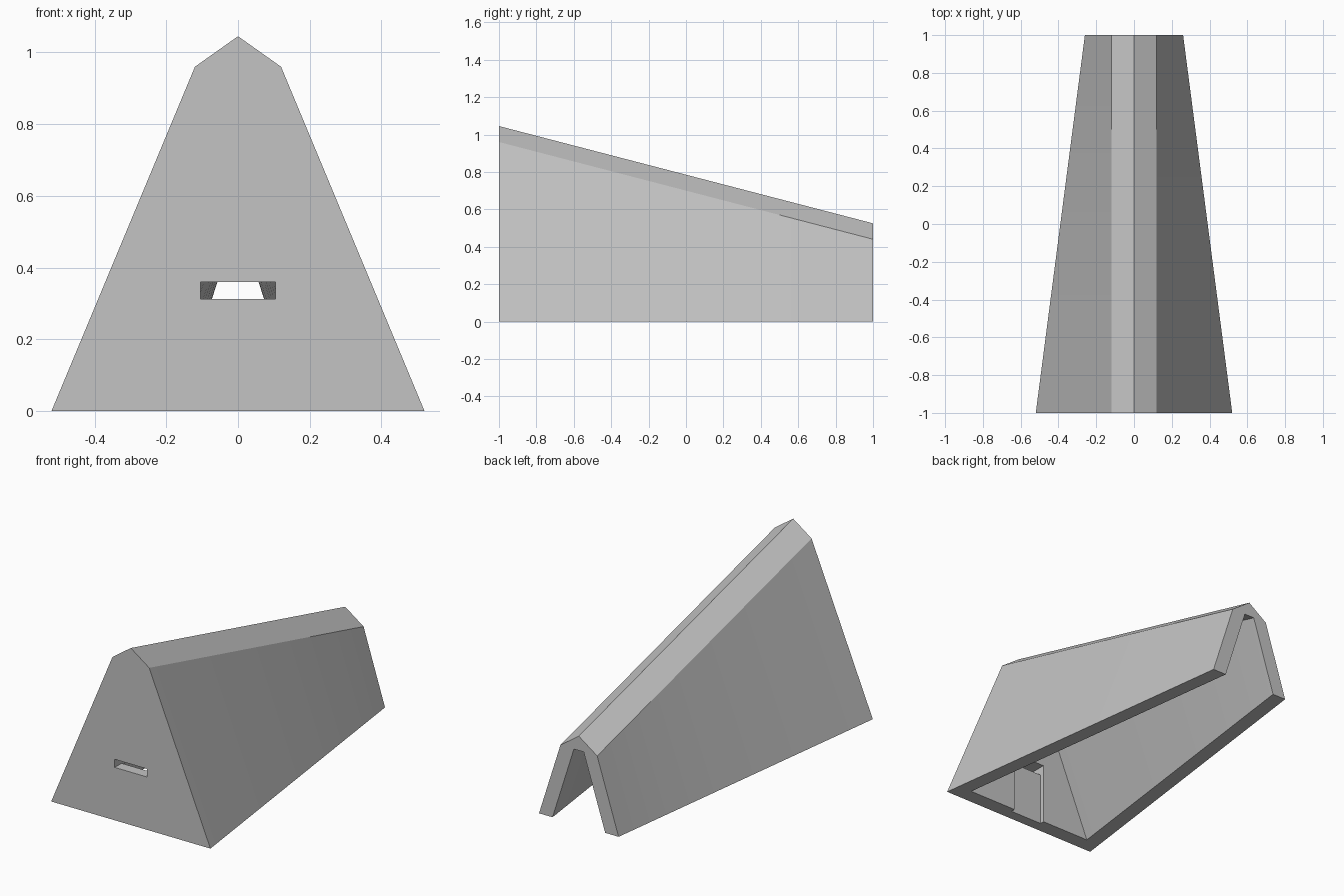
import bpy
import bmesh

cube = bpy.data.objects.get("Cube")
if cube:
    bpy.data.objects.remove(cube, do_unlink=True)

# One plain grey for the whole shell
grey = bpy.data.materials.new("plain grey")
grey.use_nodes = True
COLOUR = (0.55, 0.55, 0.55, 1)
grey.diffuse_color = COLOUR
grey.node_tree.nodes["Principled BSDF"].inputs["Base Color"].default_value = COLOUR

EAVE_HALF = 0.12   # half width at the eaves
WALL = 0.088       # wall thickness, measured sideways
SEGMENTS = 32


def measure(y):
    """Half width at the base and height of the eaves, tapering to the back."""
    t = (y + 1) / 2
    return 0.52 - 0.26 * t, 0.96 - 0.52 * t


def outer_section(y):
    base, eave = measure(y)
    return [(-base, 0), (-EAVE_HALF, eave), (0, eave + 0.085),
            (EAVE_HALF, eave), (base, 0)]


def inner_section(y):
    base, eave = measure(y)
    drop = 0.1
    foot = base - WALL + (base - EAVE_HALF) * drop / eave
    top = EAVE_HALF - WALL
    return [(-foot, -drop), (-top, eave), (top, eave), (foot, -drop)]


def finish(name, bm):
    bmesh.ops.recalc_face_normals(bm, faces=bm.faces)
    mesh = bpy.data.meshes.new(name)
    bm.to_mesh(mesh)
    bm.free()
    mesh.materials.append(grey)
    obj = bpy.data.objects.new(name, mesh)
    bpy.context.collection.objects.link(obj)
    return obj


def loft(name, section, y0, y1):
    """Solid running through the same section shape from y0 to y1."""
    bm = bmesh.new()
    rings = []
    for i in range(SEGMENTS + 1):
        y = y0 + (y1 - y0) * i / SEGMENTS
        rings.append([bm.verts.new((x, y, z)) for x, z in section(y)])
    n = len(rings[0])
    for a, b in zip(rings, rings[1:]):
        for k in range(n):
            j = (k + 1) % n
            bm.faces.new((a[k], a[j], b[j], b[k]))
    bm.faces.new(rings[0])
    bm.faces.new(rings[-1])
    return finish(name, bm)


def box(name, low, high):
    bm = bmesh.new()
    bmesh.ops.create_cube(bm, size=1)
    for v in bm.verts:
        v.co = [l + (h - l) * (c + 0.5) for c, l, h in zip(v.co, low, high)]
    return finish(name, bm)


def cut(target, cutter):
    cutter.hide_render = True
    mod = target.modifiers.new("cut", 'BOOLEAN')
    mod.operation = 'DIFFERENCE'
    mod.solver = 'EXACT'
    mod.object = cutter
    bpy.context.view_layer.objects.active = target
    bpy.ops.object.modifier_apply(modifier=mod.name)
    bpy.data.objects.remove(cutter, do_unlink=True)


# Tapering outer shell, open below and at the back
shell = loft("tapered_shell", outer_section, -1, 1)
cut(shell, loft("cavity_cutter", inner_section, -0.91, 1.1))

# Slot through the front wall
cut(shell, box("slot_cutter", (-0.105, -1.1, 0.312), (0.105, -0.85, 0.36)))

# Shallow channel behind the wall, from the slot down to the base
cut(shell, box("channel_cutter", (-0.105, -0.936, -0.1), (0.105, -0.85, 0.36)))
